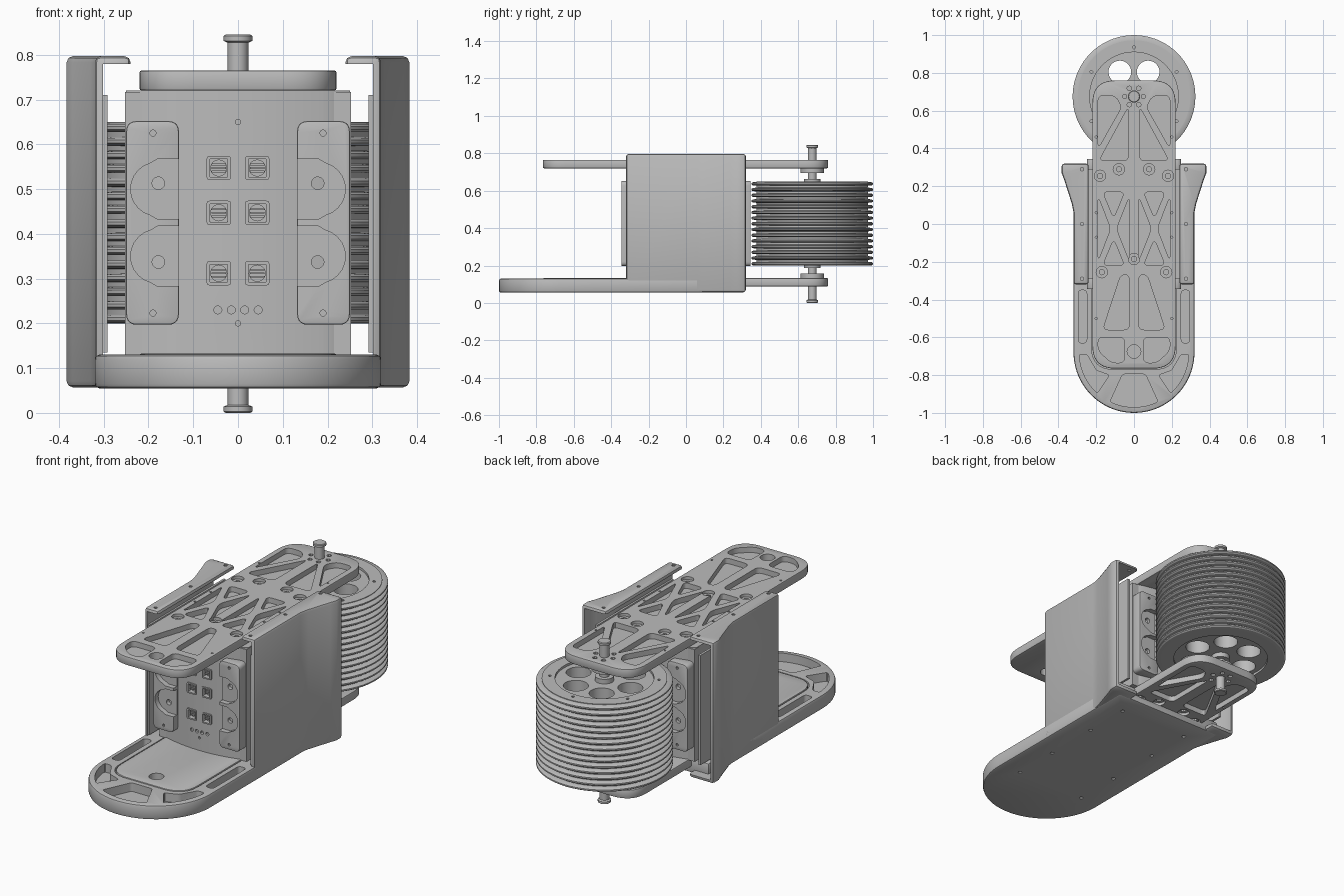
import bpy, bmesh, math
from mathutils import Vector

old = bpy.data.objects.get("Cube")
if old:
    bpy.data.objects.remove(old)

metal = bpy.data.materials.new("light grey metal")
metal.use_nodes = True
GREY = (0.5, 0.5, 0.5, 1)
metal.diffuse_color = GREY
metal.node_tree.nodes["Principled BSDF"].inputs["Base Color"].default_value = GREY


def make(name, bm):
    bmesh.ops.recalc_face_normals(bm, faces=bm.faces)
    me = bpy.data.meshes.new(name)
    bm.to_mesh(me)
    bm.free()
    me.materials.append(metal)
    ob = bpy.data.objects.new(name, me)
    bpy.context.collection.objects.link(ob)
    return ob


def prism(name, pts, lo, hi, axis="z"):
    """Extrude a 2D outline along z, or along y for upright parts."""
    bm = bmesh.new()
    put = (lambda u, v, w: (u, v, w)) if axis == "z" else (lambda u, v, w: (u, w, v))
    a, b = [[bm.verts.new(put(u, v, w)) for u, v in pts] for w in (lo, hi)]
    bm.faces.new(a)
    bm.faces.new(b)
    for i in range(len(pts)):
        j = (i + 1) % len(pts)
        bm.faces.new((a[i], a[j], b[j], b[i]))
    return make(name, bm)


def lathe(name, profile, cx, cy, seg=72):
    """Revolve (radius, z) points that start and end on the axis."""
    bm = bmesh.new()
    vs = [bm.verts.new((cx + r, cy, z)) for r, z in profile]
    es = [bm.edges.new(p) for p in zip(vs, vs[1:])]
    bmesh.ops.spin(bm, geom=vs + es, cent=(cx, cy, 0), axis=(0, 0, 1),
                   angle=math.tau, steps=seg)
    bmesh.ops.remove_doubles(bm, verts=bm.verts, dist=1e-5)
    return make(name, bm)


def rounded(pts, r, n=5):
    out = []
    for i, p in enumerate(pts):
        p = Vector(p)
        ends = []
        for q in (pts[i - 1], pts[(i + 1) % len(pts)]):
            d = Vector(q) - p
            ends.append(p + d.normalized() * min(r, d.length * 0.45))
        for k in range(n + 1):
            t = k / n
            out.append(tuple(ends[0] * (1 - t) ** 2 + p * 2 * t * (1 - t) + ends[1] * t * t))
    return out


def box(x0, y0, x1, y1):
    return [(x0, y0), (x1, y0), (x1, y1), (x0, y1)]


def arc(cx, cy, r, a0, a1, n=12):
    angles = [math.radians(a0 + (a1 - a0) * k / n) for k in range(n + 1)]
    return [(cx + r * math.cos(a), cy + r * math.sin(a)) for a in angles]


def circle(cx, cy, r, n=20):
    return arc(cx, cy, r, 0, 360 - 360 / n, n - 1)


def flip(pts):
    return [(-x, y) for x, y in pts]


def both(shapes):
    return shapes + [flip(s) for s in shapes]


def apply_mod(ob, kind, **settings):
    m = ob.modifiers.new(kind, kind)
    for k, v in settings.items():
        setattr(m, k, v)
    bpy.context.view_layer.objects.active = ob
    bpy.ops.object.modifier_apply(modifier=m.name)


def soften(ob, width):
    apply_mod(ob, "BEVEL", width=width, segments=2, limit_method="ANGLE", angle_limit=0.7)


def cut(ob, outlines, lo, hi, axis="z"):
    for pts in outlines:
        c = prism("cutter", pts, lo, hi, axis)
        c.hide_render = True
        apply_mod(ob, "BOOLEAN", operation="DIFFERENCE", object=c, solver="EXACT")
        bpy.data.objects.remove(c)


WY = 0.675  # drum axis

# Pocket outlines shared by the upper and lower arm plates
rear = [[(.03, .335), (.185, .335), (.03, .62)],
        [(.19, .4), (.19, .68), (.1, .68), (.065, .62)]]
mid = [[(.05, .17), (.165, .17), (.108, .03)], [(.05, -.22), (.165, -.22), (.108, -.08)],
       [(.025, .145), (.025, -.195), (.092, -.025)], [(.19, .145), (.19, -.195), (.124, -.025)]]
front = [[(.025, -.27), (.07, -.27), (.165, -.56), (.025, -.56)],
         [(.19, -.34), (.19, -.57), (.115, -.27), (.165, -.27)],
         [(.05, -.6), (.19, -.6), (.19, -.67), (.12, -.735), (.05, -.735)]]
pockets = both([rounded(s, .03) for s in rear + mid + front[::2]])
bolts = [(-.18, .255), (-.08, .29), (.08, .29), (.18, .255), (-.17, -.255), (.17, -.255), (0, -.185)]
bolt_ring = arc(0, WY, .05, 0, 300, 5)
pins = [(sx * .2, y) for sx in (-1, 1) for y in (-.5, -.07, .06, .46)]


def arm_plate(name, lo, hi, side):
    ob = prism(name, rounded(box(-.22, -.765, .22, .76), .12, 10), lo, hi)
    soften(ob, .005)
    face = hi if side > 0 else lo
    cut(ob, pockets, face - side * .028, face + side * .02)
    cut(ob, [circle(x, y, .03) for x, y in bolts], face - side * .015, face + side * .02)
    cut(ob, [circle(x, y, .014, 8) for x, y in bolts] + [circle(x, y, .012, 8) for x, y in bolt_ring]
        + [circle(x, y, .006, 8) for x, y in pins], face - side * .025, face + side * .02)
    cut(ob, [circle(0, -.675, .036)], lo - .02, hi + .02)


arm_plate("upper_arm_plate", .72, .765, 1)
arm_plate("lower_arm_plate", .088, .133, -1)

# Round-nosed base tray with pockets around the rim
tray = prism("base_tray", arc(0, -.68, .32, 180, 360, 40) + [(.32, .27), (-.32, .27)], .055, .13)
soften(tray, .01)
inner_bed = rounded(box(-.225, -.77, .225, .3), .12, 8)
cut(tray, [inner_bed], .087, .2)
rim = [rounded(box(.25, -.63, .295, -.35), .02),
       rounded(arc(0, -.68, .29, 358, 312, 8) + [(.13, -.80), (.2, -.775), (.25, -.69)], .012, 3)]
nose = arc(0, -.68, .29, 296, 244, 8) + [(-.06, -.795), (.06, -.795)]
cut(tray, both(rim) + [rounded(nose, .012, 3)], .085, .2)
cut(tray, [circle(x, y, .01, 10) for x in (-.2, .2) for y in (-.65, -.4, -.1, .15)], .03, .065)

# Flared side covers, hollow and open at the front and back
outer = [(.24, -.32), (.32, -.32), (.32, .06), (.33, .11), (.37, .235), (.383, .27), (.383, .32), (.24, .32)]
hollow = [(.2, -.4), (.302, -.4), (.302, .065), (.312, .115), (.352, .24), (.365, .275), (.365, .4), (.2, .4)]
for tag, s in (("left", 1), ("right", -1)):
    turn = (lambda p: p) if s > 0 else flip
    cover = prism(tag + "_side_cover", turn(outer), .057, .797)
    soften(cover, .014)
    cut(cover, [turn(hollow)], .075, .78)
    cut(cover, [circle(s * .275, y, .009, 10) for y in (-.29, 0, .29)], .77, .82)
    prism(tag + "_cover_liner", turn(box(.292, -.315, .304, .315)), .135, .71)

# Central body with gently bulging front and back
bulge = arc(0, .45, .77, 254, 286, 16)
outline = bulge + [(.25, -.27), (.25, .27)] + [(x, -y) for x, y in reversed(bulge)] + [(-.25, .27), (-.25, -.27)]
body = prism("body", outline, .13, .72)
socket_at = [(x, z) for x in (-.043, .043) for z in (.547, .447, .312)]
cut(body, [rounded(box(x - .021, z - .021, x + .021, z + .021), .006, 2) for x, z in socket_at], -.4, -.285, "y")
cut(body, [circle(x, .23, .009, 12) for x in (-.045, -.015, .015, .045)]
    + [circle(0, z, .006, 10) for z in (.2, .65)], -.4, -.308, "y")
for x, z in socket_at:
    frame = prism("socket_frame", rounded(box(x - .027, z - .027, x + .027, z + .027), .006, 2), -.325, -.31, "y")
    cut(frame, [box(x - .02, z - .02, x + .02, z + .02)], -.4, -.25, "y")
    prism("socket_core", circle(x, z, .019), -.305, -.28, "y")
    for dz in (-.008, 0, .008):
        prism("socket_slat", box(x - .016, z + dz - .002, x + .016, z + dz + .002), -.312, -.3, "y")

# Bolted brackets with U-shaped bites on the front and back corners
for sx in (-1, 1):
    for sy in (-1, 1):
        turn = (lambda p: p) if sx > 0 else flip
        ys = sorted((sy * .345, sy * .275))
        bracket = prism("corner_bracket", turn(rounded(box(.132, .197, .25, .652), .025)), *ys, "y")
        soften(bracket, .004)
        for z in (.5, .35):
            bite = [(.12, z - .067), (.18, z - .067)] + arc(.18, z, .06, -75, 75, 10) + [(.18, z + .067), (.12, z + .067)]
            cut(bracket, [turn(bite)], *sorted((sy * .4, sy * .318)), "y")
            cut(bracket, [circle(sx * .178, z + (.013 if z > .4 else -.013) * 1, .014)],
                *sorted((sy * .4, sy * .29)), "y")
        cut(bracket, [circle(sx * .19, z, .007, 10) for z in (.223, .625)], *sorted((sy * .4, sy * .325)), "y")
        prism("corner_post", turn(box(.215, -.02 + sy * .27, .252, .02 + sy * .27)), .13, .717)

# Grooved drum: a stack of thin discs with lightening holes
profile = [(0, .2), (.3, .2)]
for i in range(15):
    z = .2 + i * .0305
    profile += [(.298, z), (.318, z + .001), (.325, z + .006), (.325, z + .013), (.318, z + .018), (.298, z + .02)]
profile += [(.298, .65), (0, .65)]
drum = lathe("drum", profile, 0, WY)
cut(drum, [circle(0, WY, .235, 56)], .638, .7)
cut(drum, [circle(0, WY, .235, 56)], .15, .212)
cut(drum, [circle(x, y, .06, 28) for x, y in arc(0, WY, .15, 0, 300, 5)], .1, .8)
cut(drum, [circle(x, y, .008, 8) for x, y in arc(0, WY, .26, 30, 330, 5)], .635, .7)

# Axle with flanged ends, and the hubs that meet the arm plates
axle = [(0, 0), (.028, 0), (.032, .003), (.032, .014), (.023, .018)]
lathe("axle", axle + [(r, .845 - z) for r, z in reversed(axle)], 0, WY, 32)
for lo, hi in ((.695, .722), (.131, .158)):
    lathe("axle_hub", [(0, lo), (.062, lo), (.062, hi), (0, hi)], 0, WY, 40)
lathe("drum_hub", [(0, .188), (.045, .188), (.045, .662), (0, .662)], 0, WY, 32)

# Smooth curved faces and keep the machined edges crisp
bpy.ops.object.select_all(action="DESELECT")
for ob in bpy.context.collection.objects:
    if ob.type == "MESH":
        ob.select_set(True)
        bpy.context.view_layer.objects.active = ob
bpy.ops.object.shade_smooth_by_angle(angle=math.radians(30))
